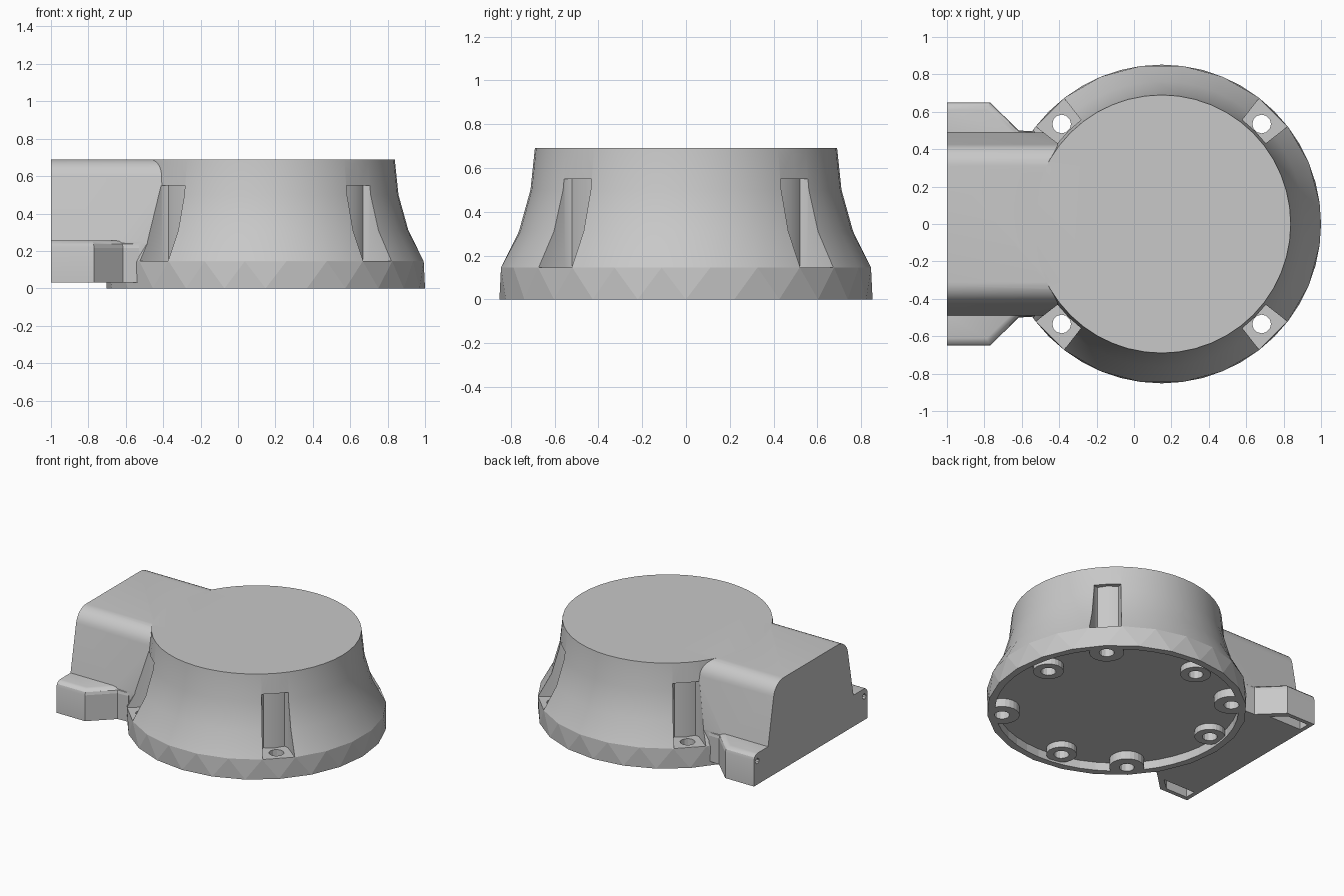
import bpy, bmesh
from math import radians, sin, cos, pi, tau

if "Cube" in bpy.data.objects:
    bpy.data.objects.remove(bpy.data.objects["Cube"], do_unlink=True)

CX = 0.148           # centre of the round housing
R = 0.852            # foot radius
TOP = 0.69
FLOOR = 0.145        # height of the screw pocket floors
RECESS = 0.06        # depth of the recess underneath

grey = bpy.data.materials.new("mid grey")
grey.use_nodes = True
grey.diffuse_color = (0.58, 0.58, 0.58, 1)
grey.node_tree.nodes["Principled BSDF"].inputs["Base Color"].default_value = (0.58, 0.58, 0.58, 1)


def finish(name, bm):
    bmesh.ops.recalc_face_normals(bm, faces=bm.faces)
    mesh = bpy.data.meshes.new(name)
    bm.to_mesh(mesh)
    bm.free()
    mesh.materials.append(grey)
    obj = bpy.data.objects.new(name, mesh)
    bpy.context.collection.objects.link(obj)
    return obj


def prism(name, outline, lo, hi, place=lambda a, b, c: (a, b, c)):
    """Extrude a 2D outline from lo to hi, mapped into space by place."""
    bm = bmesh.new()
    rings = [[bm.verts.new(place(a, b, c)) for a, b in outline] for c in (lo, hi)]
    n = len(outline)
    for ring in rings:
        bm.faces.new(ring)
    for i in range(n):
        j = (i + 1) % n
        bm.faces.new((rings[0][i], rings[0][j], rings[1][j], rings[1][i]))
    return finish(name, bm)


def circle(x, y, r, n):
    return [(x + r * cos(tau * i / n), y + r * sin(tau * i / n)) for i in range(n)]


def within_foot(points, limit):
    """Pull points back inside a circle around the housing centre."""
    result = []
    for x, y in points:
        k = min(1, limit / ((x - CX) ** 2 + y ** 2) ** 0.5)
        result.append((CX + (x - CX) * k, y * k))
    return result


def combine(target, tool, operation):
    """Apply a boolean and discard the tool."""
    mod = target.modifiers.new("combine", "BOOLEAN")
    mod.object, mod.operation, mod.solver = tool, operation, "EXACT"
    tool.hide_render = True
    bpy.context.view_layer.objects.active = target
    bpy.ops.object.modifier_apply(modifier=mod.name)
    bpy.data.objects.remove(tool, do_unlink=True)


# Round flared housing: coarse foot band of alternating triangles, finer rings above
bm = bmesh.new()
N = 24
foot = [bm.verts.new((x, y, 0)) for x, y in circle(CX, 0, R, N)]
profile = [(R, FLOOR), (0.763, 0.31), (0.71, 0.5), (0.69, TOP)]
rings = [[bm.verts.new((x, y, z)) for x, y in circle(CX, 0, r, 2 * N)] for r, z in profile]
bm.faces.new(foot)
bm.faces.new(rings[-1])
low = rings[0]
for v in low[::2]:
    v.co.x = CX + (v.co.x - CX) * cos(pi / N)
    v.co.y *= cos(pi / N)
for i in range(N):
    j, a, b, c = (i + 1) % N, 2 * i, 2 * i + 1, (2 * i + 2) % (2 * N)
    bm.faces.new((foot[i], low[b], low[a]))
    bm.faces.new((foot[i], foot[j], low[b]))
    bm.faces.new((foot[j], low[c], low[b]))
for lower, upper in zip(rings, rings[1:]):
    for i in range(2 * N):
        j = (i + 1) % (2 * N)
        bm.faces.new((lower[i], lower[j], upper[j], upper[i]))
housing = finish("housing", bm)

# Side arm with rounded shoulders
half = [(0.49, 0.03), (0.49, 0.25)]
half += [(0.31 + 0.117 * cos(radians(t)), 0.573 + 0.117 * sin(radians(t))) for t in range(10, 91, 10)]
section = half + [(-y, z) for y, z in reversed(half)]
arm = prism("arm", section, -1, -0.2, lambda a, b, c: (c, a, b))
combine(housing, arm, "UNION")

# Mounting ears on both sides of the arm
ear_plan = [(-1, 0.4), (-1, 0.65), (-0.77, 0.65), (-0.615, 0.5), (-0.53, 0.495), (-0.53, 0.4)]
hollow_plan = [(-0.97, 0.54), (-0.97, 0.62), (-0.8, 0.62), (-0.71, 0.54)]
for s in (1, -1):
    ear = prism("ear", [(x, s * y) for x, y in ear_plan], 0.03, 0.257)
    bm = bmesh.new()
    bm.from_mesh(ear.data)
    rim = [e for e in bm.edges
           if all(v.co.z > 0.2 and abs(v.co.y) > 0.45 for v in e.verts)]
    bmesh.ops.bevel(bm, geom=rim, offset=0.04, segments=3, profile=0.5, affect="EDGES")
    bm.to_mesh(ear.data)
    bm.free()
    combine(housing, ear, "UNION")
    # Hollow underside and small end hole
    hollow = prism("ear_hollow", [(x, s * y) for x, y in hollow_plan], -0.1, 0.17)
    combine(housing, hollow, "DIFFERENCE")
    hole = prism("ear_end_hole", circle(s * 0.612, 0.2, 0.02, 10), -1.1, -0.93,
                 lambda a, b, c: (c, a, b))
    combine(housing, hole, "DIFFERENCE")

# Shallow recess under the housing
combine(housing, prism("recess", circle(CX, 0, 0.8, 48), -0.1, RECESS), "DIFFERENCE")

# Flared screw pockets with ridged backs at the four corners
edge = [(1.1, 0.14), (0.87, 0.11), (0.694, 0.088), (0.665, 0.07)]
pocket_plan = edge + [(0.68, 0)] + [(a, -p) for a, p in reversed(edge)]
corners = [45, 135, 225, 315]
bosses = []
for d in corners:
    c, s = cos(radians(d)), sin(radians(d))
    plan = [(CX + a * c - p * s, a * s + p * c) for a, p in pocket_plan]
    combine(housing, prism("pocket", plan, FLOOR + 0.001, 0.55), "DIFFERENCE")
    bosses.append((0.756 * c, 0.756 * s, 0.115, 0.0, FLOOR + 0.1))

# Bosses in the recess: open holes at the corners, blind holes between
for x, y in ((0.653, 0.08), (-0.71, 0.104), (-0.114, 0.67), (-0.114, -0.7)):
    bosses.append((x, y, 0.1, 0.015, 0.13))
for x, y, r, bottom, depth in bosses:
    outline = within_foot(circle(CX + x, y, r, 24), 0.825)
    combine(housing, prism("boss", outline, bottom, RECESS + 0.02), "UNION")
    combine(housing, prism("screw_hole", circle(CX + x, y, 0.05, 12), -0.1, depth), "DIFFERENCE")

# Smooth the curved walls, keep the foot band faceted
bpy.ops.object.select_all(action="DESELECT")
housing.select_set(True)
bpy.context.view_layer.objects.active = housing
bpy.ops.object.shade_smooth_by_angle(angle=radians(30))
for face in housing.data.polygons:
    if face.center.z < FLOOR and abs(face.normal.z) < 0.15 and face.center.x > -0.72:
        face.use_smooth = False
